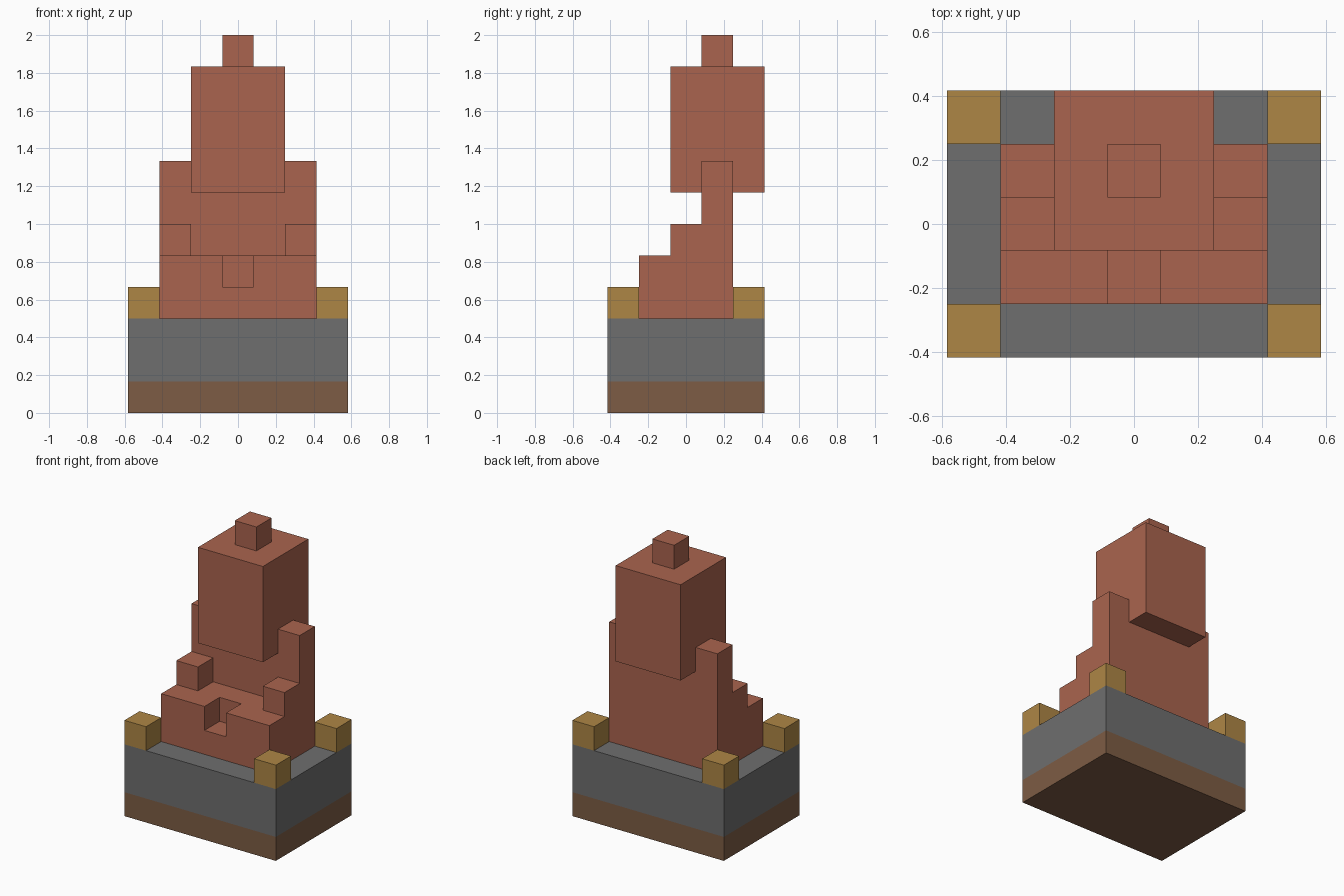
import bpy
import bmesh
from mathutils import Vector

U = 1 / 6  # one block of the build grid

if "Cube" in bpy.data.objects:
    bpy.data.objects.remove(bpy.data.objects["Cube"], do_unlink=True)


def material(name, rgb):
    mat = bpy.data.materials.new(name)
    mat.use_nodes = True
    mat.diffuse_color = (*rgb, 1)
    bsdf = next(n for n in mat.node_tree.nodes if n.type == "BSDF_PRINCIPLED")
    bsdf.inputs["Base Color"].default_value = (*rgb, 1)
    return mat


def block(name, mat, low, high):
    """Box between two corners given in grid blocks."""
    low, high = Vector(low) * U, Vector(high) * U
    bm = bmesh.new()
    bmesh.ops.create_cube(bm, size=1)
    bmesh.ops.scale(bm, vec=high - low, verts=bm.verts)
    bmesh.ops.translate(bm, vec=(low + high) / 2, verts=bm.verts)
    mesh = bpy.data.meshes.new(name)
    bm.to_mesh(mesh)
    bm.free()
    mesh.materials.append(mat)
    obj = bpy.data.objects.new(name, mesh)
    bpy.context.collection.objects.link(obj)
    return obj


clay = material("red clay", (0.40, 0.127, 0.077))
stone = material("grey stone", (0.156, 0.156, 0.156))
gold = material("dull gold", (0.42, 0.24, 0.06))
earth = material("brown earth", (0.205, 0.107, 0.058))

# Pedestal
block("pedestal_foot", earth, (-3.5, -2.5, 0), (3.5, 2.5, 1))
block("pedestal_slab", stone, (-3.5, -2.5, 1), (3.5, 2.5, 3))

# Corner posts
for side, x in (("right", -3), ("left", 3)):
    for end, y in (("front", -2), ("back", 2)):
        block(f"corner_post_{end}_{side}", gold,
              (x - 0.5, y - 0.5, 3), (x + 0.5, y + 0.5, 4))

# Seated lower body with a notch between the knees
lap = block("lap", clay, (-2.5, -1.5, 3), (2.5, 1.5, 5))
cutter = block("notch_cutter", clay, (-0.5, -2, 4), (0.5, -0.5, 6))
cutter.hide_render = True
notch = lap.modifiers.new("notch", "BOOLEAN")
notch.operation = "DIFFERENCE"
notch.solver = "EXACT"
notch.object = cutter
bpy.context.view_layer.objects.active = lap
bpy.ops.object.modifier_apply(modifier=notch.name)
bpy.data.objects.remove(cutter, do_unlink=True)

# Torso, hands, head and topknot
block("torso", clay, (-2.5, 0.5, 5), (2.5, 1.5, 8))
for side, x in (("right", -2), ("left", 2)):
    block(f"hand_{side}", clay, (x - 0.5, -0.5, 5), (x + 0.5, 0.5, 6))
block("head", clay, (-1.5, -0.5, 7), (1.5, 2.5, 11))
block("topknot", clay, (-0.5, 0.5, 11), (0.5, 1.5, 12))
